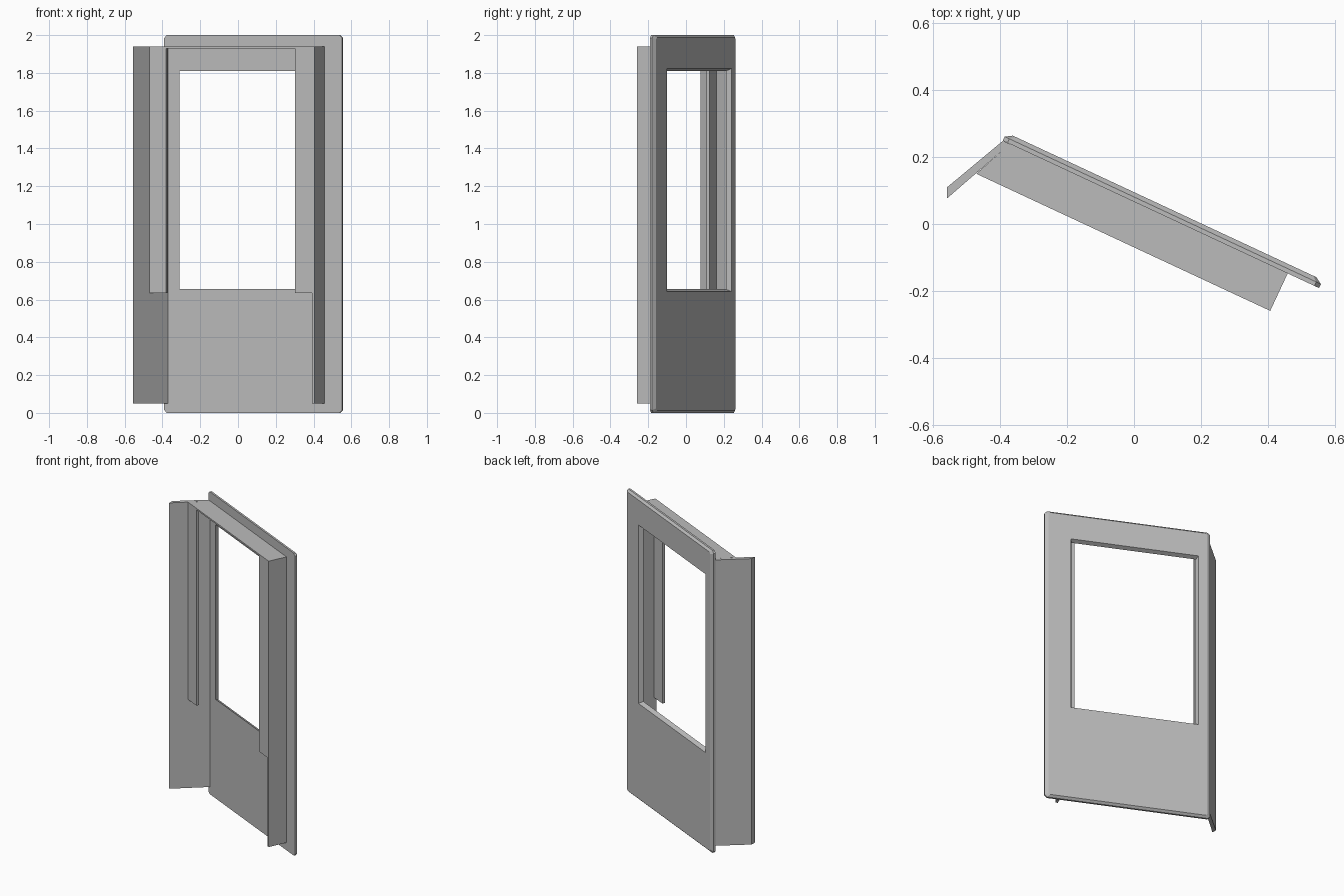
import bpy, bmesh
from math import radians

cube = bpy.data.objects.get("Cube")
if cube:
    bpy.data.objects.remove(cube, do_unlink=True)

TURN = radians(-25)      # the whole door stands swung about z
FRONT, BACK = 0.06, 0.086   # skin planes
LIP = -0.063             # front plane of the frame

grey = bpy.data.materials.new("plain grey")
grey.use_nodes = True
grey.diffuse_color = (0.5, 0.5, 0.5, 1)
grey.node_tree.nodes["Principled BSDF"].inputs["Base Color"].default_value = (0.5, 0.5, 0.5, 1)


def finish(name, bm, turn):
    bmesh.ops.remove_doubles(bm, verts=bm.verts[:], dist=0.0001)
    bmesh.ops.recalc_face_normals(bm, faces=bm.faces[:])
    mesh = bpy.data.meshes.new(name)
    bm.to_mesh(mesh)
    bm.free()
    mesh.materials.append(grey)
    obj = bpy.data.objects.new(name, mesh)
    obj.rotation_euler.z = turn
    bpy.context.collection.objects.link(obj)
    return obj


def prism(name, footprint, z0, z1, turn=TURN):
    """Extrude a plan outline upwards."""
    bm = bmesh.new()
    base = bm.faces.new([bm.verts.new((x, y, z0)) for x, y in footprint])
    top = bmesh.ops.extrude_face_region(bm, geom=[base])["geom"]
    bmesh.ops.translate(bm, vec=(0, 0, z1 - z0),
                        verts=[v for v in top if isinstance(v, bmesh.types.BMVert)])
    return finish(name, bm, turn)


def ring(bm, x0, x1, z0, z1, y, cut=0.0):
    """Rectangle with cut corners, always eight points."""
    pts = [(x0 + cut, z0), (x1 - cut, z0), (x1, z0 + cut), (x1, z1 - cut),
           (x1 - cut, z1), (x0 + cut, z1), (x0, z1 - cut), (x0, z0 + cut)]
    return [bm.verts.new((x, y, z)) for x, z in pts]


# Door skin: chamfered sheet with a tapered window opening
bm = bmesh.new()
loops = [
    ring(bm, -0.459, 0.58, 0, 2, FRONT, 0.015),
    ring(bm, -0.459, 0.58, 0, 2, 0.073, 0.015),
    ring(bm, -0.438, 0.559, 0.013, 1.987, BACK, 0.01),
    ring(bm, -0.383, 0.42, 0.642, 1.822, BACK),
    ring(bm, -0.371, 0.408, 0.655, 1.81, FRONT),
]
for a, b in zip(loops, loops[1:] + loops[:1]):
    for i in range(8):
        j = (i + 1) % 8
        bm.faces.new((a[i], a[j], b[j], b[i]))
bmesh.ops.dissolve_degenerate(bm, dist=0.0001, edges=bm.edges[:])
finish("door_skin", bm, TURN)

# Slanted side wall
prism("slanted_side_wall",
      [(-0.557, 0.076), (-0.37, 0.238), (-0.39, 0.248), (-0.557, 0.109)],
      0.05, 1.94, turn=0)

# Straight side wall
prism("straight_side_wall",
      [(0.461, LIP), (0.477, LIP), (0.477, FRONT), (0.461, FRONT)], 0.05, 1.94)

# Top plate joining the walls
prism("top_plate",
      [(-0.489, LIP), (0.461, LIP), (0.461, FRONT), (-0.436, FRONT)], 1.93, 1.94)

# Lips along both sides of the window
prism("slanted_side_lip",
      [(-0.489, LIP), (-0.39, LIP), (-0.39, -0.045), (-0.481, -0.045)], 0.635, 1.93)
prism("straight_side_lip",
      [(0.361, LIP), (0.461, LIP), (0.461, -0.045), (0.361, -0.045)], 0.635, 1.93)
